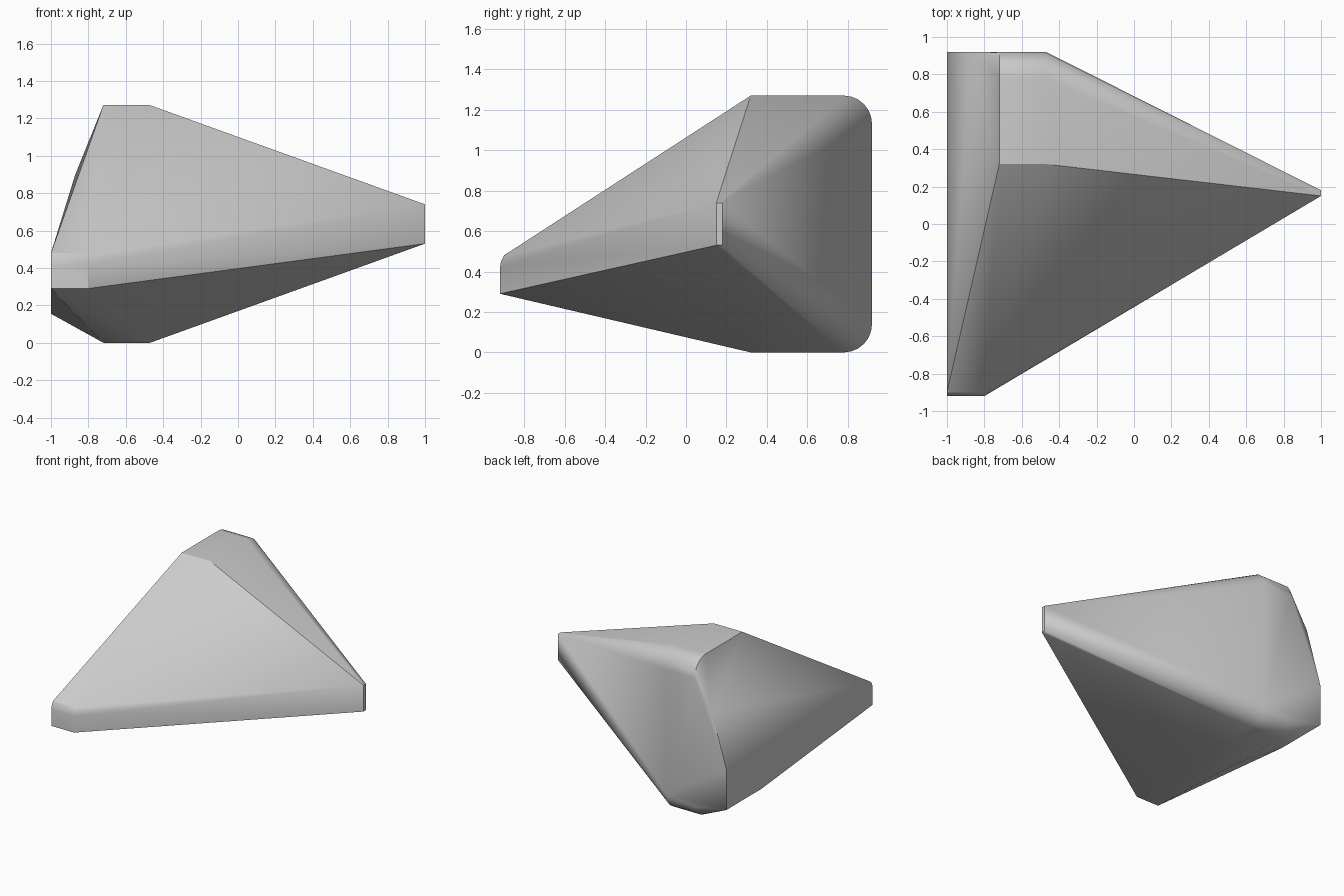
import bpy, bmesh, math

cube = bpy.data.objects.get("Cube")
if cube:
    bpy.data.objects.remove(cube, do_unlink=True)

# Plain grey stone
grey = bpy.data.materials.new("stone_grey")
grey.use_nodes = True
colour = (0.6, 0.6, 0.6, 1)
grey.diffuse_color = colour
grey.node_tree.nodes["Principled BSDF"].inputs["Base Color"].default_value = colour

HEIGHT, BACK, R = 1.27, 0.92, 0.14
points = []

# Tall slab at the back, with rounded upper and lower rear edges
for x in (-0.72, -0.47):
    for z, sign in ((0, 1), (HEIGHT, -1)):
        points.append((x, 0.32, z))
        for i in range(7):
            a = math.pi / 2 * i / 6
            points.append((x, BACK - R + R * math.sin(a),
                           z + sign * R * (1 - math.cos(a))))

# Blunt front nose with a softened upper lip
for x in (-1, -0.8):
    points += [(x, -0.92, 0.29), (x, -0.92, 0.42),
               (x, -0.915, 0.45), (x, -0.9, 0.48)]

# Narrow side tip
for z in (0.53, 0.74):
    points += [(1, 0.15, z), (1, 0.18, z)]

# Flat far side and its bulging rear corner
points += [(-1, BACK, 0.155), (-1, 0.48, 0.155),
           (-1, BACK, 0.48), (-0.87, BACK, 0.9)]

# Wrap the outline in one faceted shell
bm = bmesh.new()
for p in points:
    bm.verts.new(p)
hull = bmesh.ops.convex_hull(bm, input=bm.verts)
spare = {v for v in hull["geom_interior"] + hull["geom_unused"]
         if isinstance(v, bmesh.types.BMVert) and not v.link_faces}
bmesh.ops.delete(bm, geom=list(spare), context='VERTS')
bmesh.ops.dissolve_limit(bm, angle_limit=math.radians(1),
                         verts=bm.verts, edges=bm.edges)
bmesh.ops.recalc_face_normals(bm, faces=bm.faces)
mesh = bpy.data.meshes.new("angular_rock")
bm.to_mesh(mesh)
bm.free()
mesh.materials.append(grey)

rock = bpy.data.objects.new("angular_rock", mesh)
bpy.context.collection.objects.link(rock)
bpy.ops.object.select_all(action='DESELECT')
rock.select_set(True)
bpy.context.view_layer.objects.active = rock
bpy.ops.object.shade_smooth_by_angle(angle=math.radians(30))
